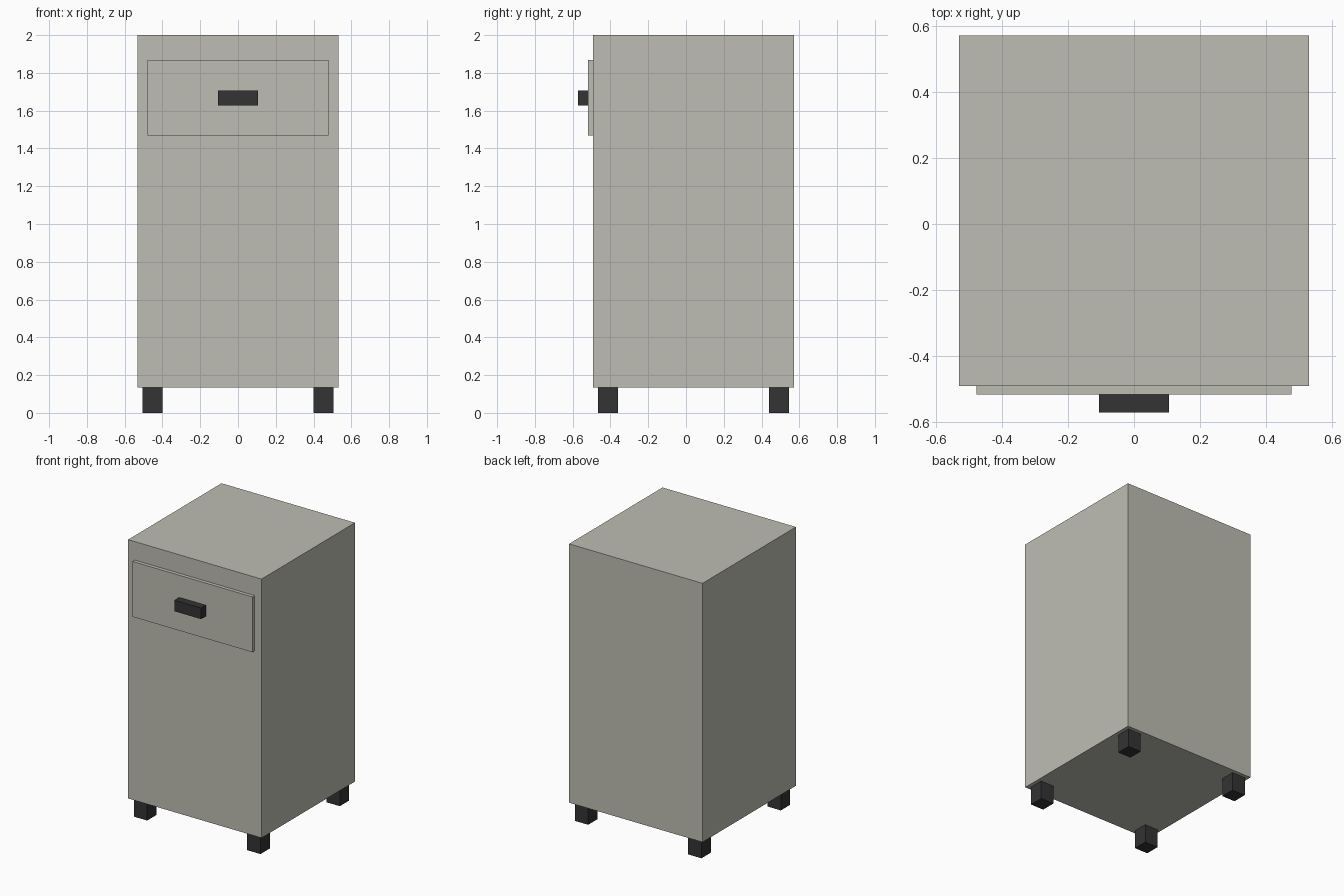
import bpy

if "Cube" in bpy.data.objects:
    bpy.data.objects.remove(bpy.data.objects["Cube"])


def material(name, rgb):
    m = bpy.data.materials.new(name)
    m.diffuse_color = (*rgb, 1.0)
    m.use_nodes = True
    m.node_tree.nodes["Principled BSDF"].inputs["Base Color"].default_value = m.diffuse_color
    return m


def box(name, lo, hi, mat):
    """Axis-aligned box between two corners."""
    bpy.ops.mesh.primitive_cube_add(size=1)
    ob = bpy.context.object
    ob.name = name
    ob.location = [(a + b) / 2 for a, b in zip(lo, hi)]
    ob.scale = [b - a for a, b in zip(lo, hi)]
    bpy.ops.object.transform_apply(location=True, rotation=True, scale=True)
    ob.data.materials.append(mat)
    return ob


grey = material("warm_grey", (0.515, 0.515, 0.456))
black = material("charcoal", (0.033, 0.033, 0.033))

# Cabinet body
box("cabinet_body", (-0.532, -0.492, 0.134), (0.532, 0.572, 2.0), grey)

# Drawer front with its handle
box("drawer_front", (-0.478, -0.518, 1.468), (0.478, -0.492, 1.867), grey)
box("drawer_handle", (-0.106, -0.572, 1.628), (0.106, -0.518, 1.708), black)

# Four square feet
half = 0.053
for y_name, y in (("front", -0.412), ("back", 0.492)):
    for x_name, x in (("left", -0.452), ("right", 0.452)):
        box(f"{y_name}_{x_name}_foot",
            (x - half, y - half, 0.0), (x + half, y + half, 0.134), black)
